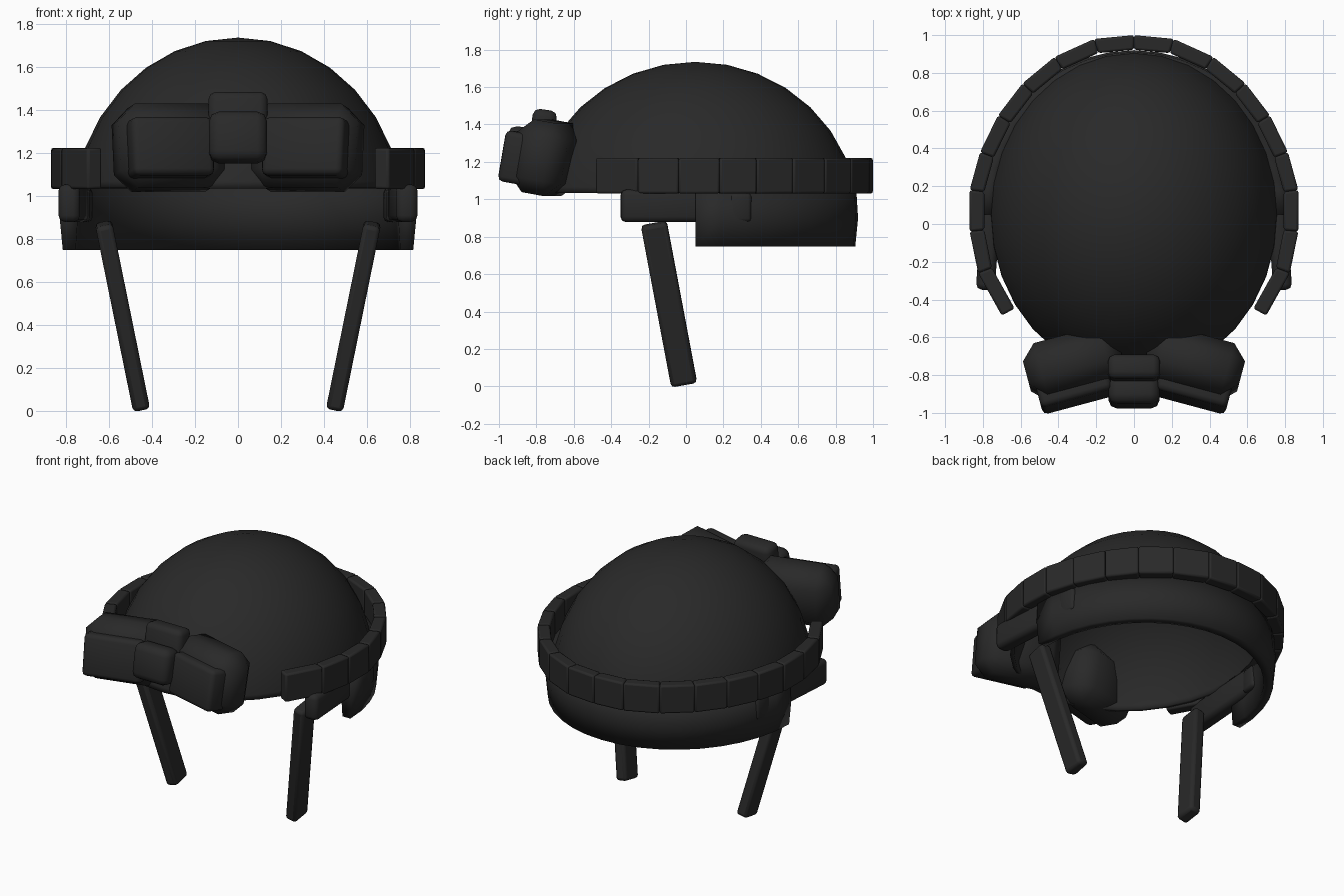
import bpy, bmesh, math
from mathutils import Matrix, Vector, Euler

cube = bpy.data.objects.get("Cube")
if cube:
    bpy.data.objects.remove(cube, do_unlink=True)

mat = bpy.data.materials.new("charcoal black")
mat.use_nodes = True
COLOR = (0.022, 0.022, 0.022, 1)
mat.diffuse_color = COLOR
mat.node_tree.nodes["Principled BSDF"].inputs["Base Color"].default_value = COLOR


def finish(name, bm, bevel=0, segments=2, angle=50):
    """Turn a bmesh into a shaded, optionally bevelled object."""
    bmesh.ops.recalc_face_normals(bm, faces=bm.faces)
    mesh = bpy.data.meshes.new(name)
    bm.to_mesh(mesh)
    bm.free()
    mesh.materials.append(mat)
    obj = bpy.data.objects.new(name, mesh)
    bpy.context.collection.objects.link(obj)
    if bevel:
        mod = obj.modifiers.new("Bevel", "BEVEL")
        mod.width, mod.segments = bevel, segments
        mod.limit_method = "ANGLE"
    bpy.ops.object.select_all(action="DESELECT")
    obj.select_set(True)
    bpy.context.view_layer.objects.active = obj
    bpy.ops.object.shade_smooth_by_angle(angle=math.radians(angle))
    return obj


def box(name, center, size, rot=(0, 0, 0), bevel=0.02, segments=2):
    bm = bmesh.new()
    turn = Euler([math.radians(a) for a in rot]).to_matrix().to_4x4()
    bmesh.ops.create_cube(bm, size=1, matrix=Matrix.Translation(center) @ turn @ Matrix.Diagonal((*size, 1)))
    return finish(name, bm, bevel, segments, 95)


def prism(name, outline, z0, z1, bevel):
    bm = bmesh.new()
    face = bm.faces.new([bm.verts.new((x, y, z0)) for x, y in outline])
    top = bmesh.ops.extrude_face_region(bm, geom=[face])["geom"]
    bmesh.ops.translate(bm, vec=(0, 0, z1 - z0), verts=[v for v in top if isinstance(v, bmesh.types.BMVert)])
    return finish(name, bm, bevel)


# Open dome shell
bm = bmesh.new()
shape = Matrix.Translation((0, 0.05, 0.905)) @ Matrix.Diagonal((0.77, 0.87, 0.83, 1))
bmesh.ops.create_uvsphere(bm, u_segments=32, v_segments=16, radius=1, matrix=shape)
bmesh.ops.bisect_plane(bm, geom=bm.verts[:] + bm.edges[:] + bm.faces[:],
                       plane_co=(0, 0, 1.035), plane_no=(0, 0, 1), clear_inner=True)
shell = finish("dome", bm).modifiers.new("Shell", "SOLIDIFY")
shell.thickness, shell.offset = 0.025, -1

# Neck guard: a section swept round the back
section = [(-0.015, 0.748), (0, 0.9), (-0.01, 1.06), (-0.1, 1.06), (-0.085, 0.9), (-0.075, 0.748)]
bm = bmesh.new()
rings = []
for i in range(21):
    a = math.pi * i / 20
    rings.append([bm.verts.new(((0.83 + o) * math.cos(a), 0.05 + (0.87 + o) * math.sin(a), z))
                  for o, z in section])
for r, s in zip(rings, rings[1:]):
    for k in range(len(section)):
        j = (k + 1) % len(section)
        bm.faces.new((r[k], r[j], s[j], s[k]))
bm.faces.new(rings[0])
bm.faces.new(rings[-1])
finish("neck_guard", bm, angle=100)

# Segmented band outline, from the back centre to the front end
band = [Vector(p) for p in ((0, 1), (0.21, 0.98), (0.42, 0.885), (0.59, 0.745), (0.72, 0.575),
                            (0.815, 0.38), (0.87, 0.18), (0.87, -0.04), (0.825, -0.26), (0.7, -0.485))]
inner = []
for i, p in enumerate(band):
    d = (band[min(i + 1, len(band) - 1)] - band[max(i - 1, 0)]).normalized()
    inner.append(p + Vector((d.y, -d.x)) * 0.078)
inner[0].x = 0

for side, s in (("left", 1), ("right", -1)):
    for i in range(len(band) - 1):
        quad = (band[i], band[i + 1], inner[i + 1], inner[i])
        prism(f"{side}_band_segment_{i + 1}", [(s * p.x, p.y) for p in quad], 1.03, 1.222, 0.012)

    # Side bracket under the band, turned inward, with a thicker rear end
    box(f"{side}_bracket", (s * 0.765, -0.03, 0.965), (0.1, 0.64, 0.175), (0, 0, 4 * s), 0.03)
    box(f"{side}_bracket_end", (s * 0.74, 0.285, 0.955), (0.115, 0.12, 0.155), (0, 0, 8 * s))

    # Hanging chin strap
    top, low = Vector((s * 0.625, -0.172, 0.87)), Vector((s * 0.45, -0.01, 0.01))
    axis = (top - low).normalized()
    across = Vector((0, 1, 0))
    across = (across - axis * across.dot(axis)).normalized()
    basis = Matrix((across.cross(axis), across, axis)).transposed().to_4x4()
    bm = bmesh.new()
    bmesh.ops.create_cube(bm, size=1, matrix=Matrix.Translation((top + low) / 2) @ basis
                          @ Matrix.Diagonal((0.08, 0.14, (top - low).length, 1)))
    finish(f"{side}_chin_strap", bm, 0.02)

    # Goggle housing and raised lens
    tilt = (-10, 0, -15 * s)
    box(f"{side}_goggle_housing", (s * 0.318, -0.74, 1.222), (0.515, 0.285, 0.395), tilt, 0.08, 1)
    box(f"{side}_goggle_lens", (s * 0.316, -0.87, 1.222), (0.39, 0.15, 0.275), tilt, 0.028)

# Goggle bridge
box("goggle_bridge", (0, -0.77, 1.34), (0.275, 0.13, 0.28), (-8, 0, 0), 0.035)
box("goggle_bridge_clip", (0, -0.893, 1.27), (0.27, 0.145, 0.235), (-10, 0, 0), 0.045)
